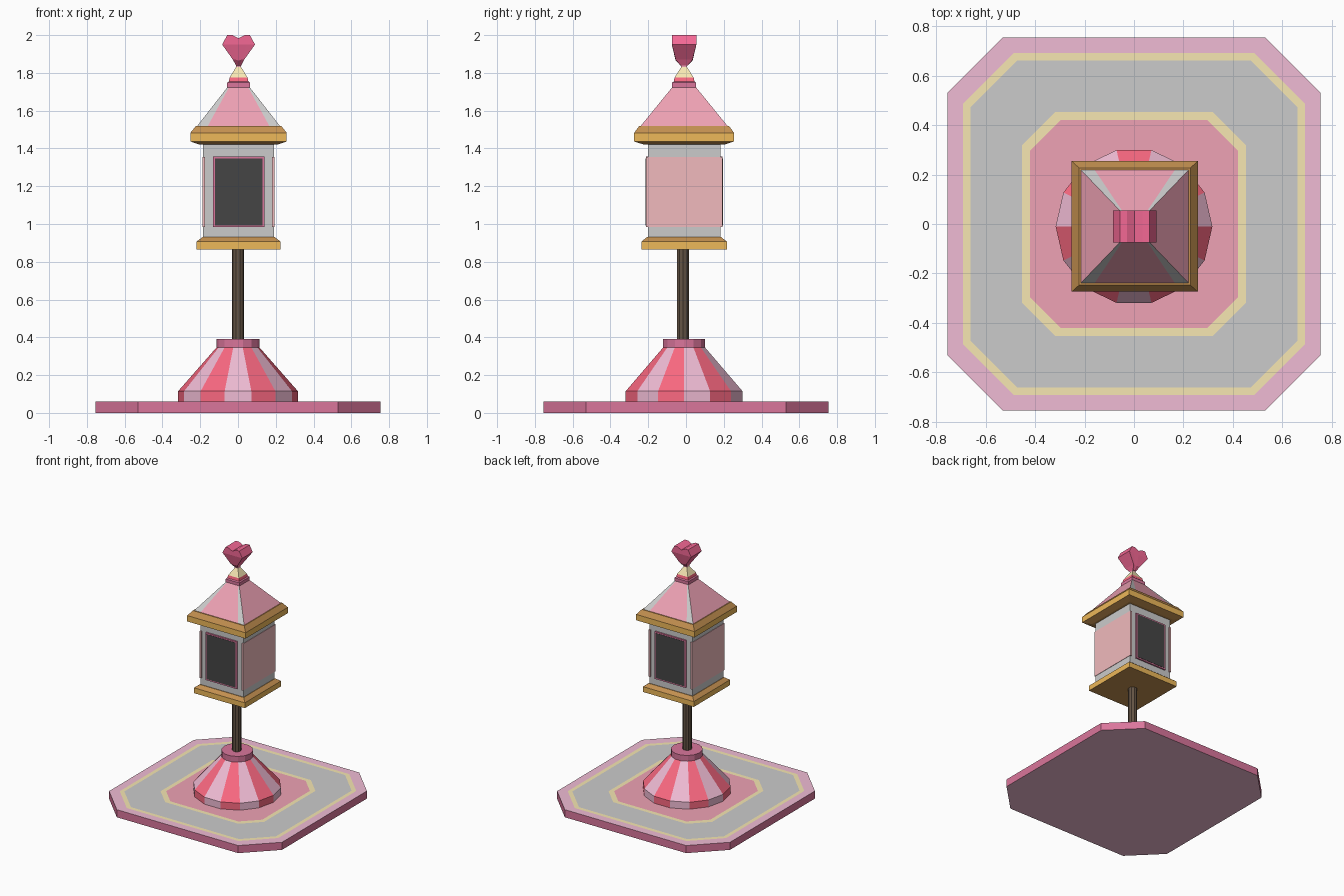
import bpy, bmesh, math

if "Cube" in bpy.data.objects:
    bpy.data.objects.remove(bpy.data.objects["Cube"])

COL = {
    "pink": (0.87, 0.50, 0.66), "rose": (0.86, 0.36, 0.46), "crimson": (0.70, 0.18, 0.33),
    "red": (0.96, 0.14, 0.22), "heart": (0.90, 0.14, 0.30), "yellow": (0.93, 0.80, 0.45),
    "orange": (0.85, 0.48, 0.10), "brown": (0.55, 0.28, 0.08), "dark": (0.13, 0.09, 0.06),
    "grey": (0.73, 0.73, 0.73), "black": (0.06, 0.06, 0.06), "salmon": (0.88, 0.49, 0.51),
}
MATS = {}
CX, CY = 0.003, -0.01   # axis of the lantern


def mat(name):
    if name not in MATS:
        MATS[name] = bpy.data.materials.new(name)
        MATS[name].diffuse_color = (*COL[name], 1)
    return MATS[name]


def loft(name, rings, bands, bottom=None, top=None, loc=(0, 0, 0), split_top=False):
    """Skin rings of points; each band is a colour or a list cycled round the ring."""
    bm = bmesh.new()
    used = []

    def slot(c):
        if c not in used:
            used.append(c)
        return used.index(c)

    vs = [[bm.verts.new(p) for p in r] for r in rings]
    n = len(rings[0])
    for a, b, band in zip(vs, vs[1:], bands):
        for i in range(n):
            j = (i + 1) % n
            c = band if isinstance(band, str) else band[i % len(band)]
            bm.faces.new((a[i], a[j], b[j], b[i])).material_index = slot(c)
    if bottom:
        bm.faces.new(vs[0][::-1]).material_index = slot(bottom)
    if top and split_top:
        t = vs[-1]
        for i in range(n // 2 - 1):
            bm.faces.new((t[i], t[i + 1], t[n - 2 - i], t[n - 1 - i])).material_index = slot(top)
    elif top:
        bm.faces.new(vs[-1]).material_index = slot(top)
    me = bpy.data.meshes.new(name)
    bm.to_mesh(me)
    bm.free()
    for c in used:
        me.materials.append(mat(c))
    ob = bpy.data.objects.new(name, me)
    ob.location = loc
    bpy.context.collection.objects.link(ob)
    return ob


def octagon(h, c, z):
    return [(-c, -h, z), (c, -h, z), (h, -c, z), (h, c, z),
            (c, h, z), (-c, h, z), (-h, c, z), (-h, -c, z)]


def ngon(n, r, z):
    # flat side facing the front
    return [(r * math.cos(-math.pi / 2 + 2 * math.pi * (i - .5) / n),
             r * math.sin(-math.pi / 2 + 2 * math.pi * (i - .5) / n), z) for i in range(n)]


def rect(z, hx, hy):
    return [(-hx, -hy, z), (hx, -hy, z), (hx, hy, z), (-hx, hy, z)]


def box(name, x, y, z, hx, hy, hz, colour):
    return loft(name, [rect(-hz, hx, hy), rect(hz, hx, hy)], [colour], colour, colour, (x, y, z))


# Paved octagonal base with inlaid rings
loft("base_platform",
     [octagon(.755, .53, 0), octagon(.755, .53, .06), octagon(.692, .487, .06),
      octagon(.662, .472, .06), octagon(.452, .32, .06), octagon(.42, .297, .06)],
     ["crimson", "pink", "yellow", "grey", "yellow"], "pink", "rose")

# Striped fourteen-sided foot and its collar
stripes = ["pink", "red"]
loft("striped_foot", [ngon(14, .317, .06), ngon(14, .317, .115), ngon(14, .115, .345)],
     [stripes, stripes], loc=(0, CY, 0))
loft("foot_collar", [ngon(14, .114, .34), ngon(14, .114, .39)], ["crimson"],
     "crimson", "crimson", (0, CY, 0))

# Pole
loft("pole", [ngon(10, .033, .38), ngon(10, .033, .88)], ["dark"], "dark", "dark", (0, CY - .005, 0))

# Lantern floor, body and eaves
L = (CX, CY, 0)
loft("lantern_floor", [rect(.865, .222, .226), rect(.907, .222, .226), rect(.93, .192, .197)],
     ["orange", "brown"], "brown", "brown", L)
loft("lantern_body", [rect(.925, .188, .192), rect(1.43, .188, .192)], ["grey"], "grey", "grey", L)
loft("eaves", [rect(1.42, .205, .212), rect(1.437, .255, .264), rect(1.483, .255, .264),
               rect(1.52, .225, .237)], ["brown", "orange", "brown"], "brown", "brown", L)

# Framed dark panels front and back, plain coloured panels on the sides
for s, name in ((-1, "front"), (1, "back")):
    box(name + "_frame", CX, CY + s * .194, 1.17, .136, .009, .187, "crimson")
    box(name + "_panel", CX, CY + s * .195, 1.17, .126, .010, .177, "black")
for s, name in ((-1, "left"), (1, "right")):
    box(name + "_panel", CX + s * .184, CY, 1.17, .007, .202, .185, "salmon")


# Roof with pale strips along the front and back corners
def roof_ring(z, hx, hy, p):
    return [(-hx, -hy, z), (-p, -hy, z), (p, -hy, z), (hx, -hy, z),
            (hx, hy, z), (p, hy, z), (-p, hy, z), (-hx, hy, z)]


loft("roof", [roof_ring(1.515, .222, .233, .165), roof_ring(1.725, .058, .062, .05)],
     [["grey", "rose"]], "rose", "rose", L)

# Stacked finial under the heart
loft("finial", [rect(1.72, .06, .063), rect(1.748, .06, .063), rect(1.755, .052, .055),
                rect(1.776, .047, .05), rect(1.83, .014, .016), rect(1.855, .014, .016)],
     ["crimson", "crimson", "red", "yellow", "rose"], "crimson", "rose", L)


# Faceted heart ornament
def heart_ring(a, b, hy, z_out, z_lobe, z_mid):
    front = [(-a, z_out), (-b, z_lobe), (0, z_mid), (b, z_lobe), (a, z_out)]
    return [(x, -hy, z) for x, z in front] + [(x, hy, z) for x, z in front[::-1]]


loft("heart_ornament",
     [heart_ring(.014, .007, .02, 1.84, 1.84, 1.84), heart_ring(.03, .015, .045, 1.87, 1.87, 1.865),
      heart_ring(.087, .044, .065, 1.95, 1.95, 1.95), heart_ring(.06, .032, .065, 2.0, 2.0, 1.983)],
     ["heart"] * 3, "heart", "heart", L, split_top=True)

for m in bpy.data.materials:
    if m.users and not m.is_grease_pencil:
        m.use_nodes = True
        m.node_tree.nodes["Principled BSDF"].inputs["Base Color"].default_value = m.diffuse_color
